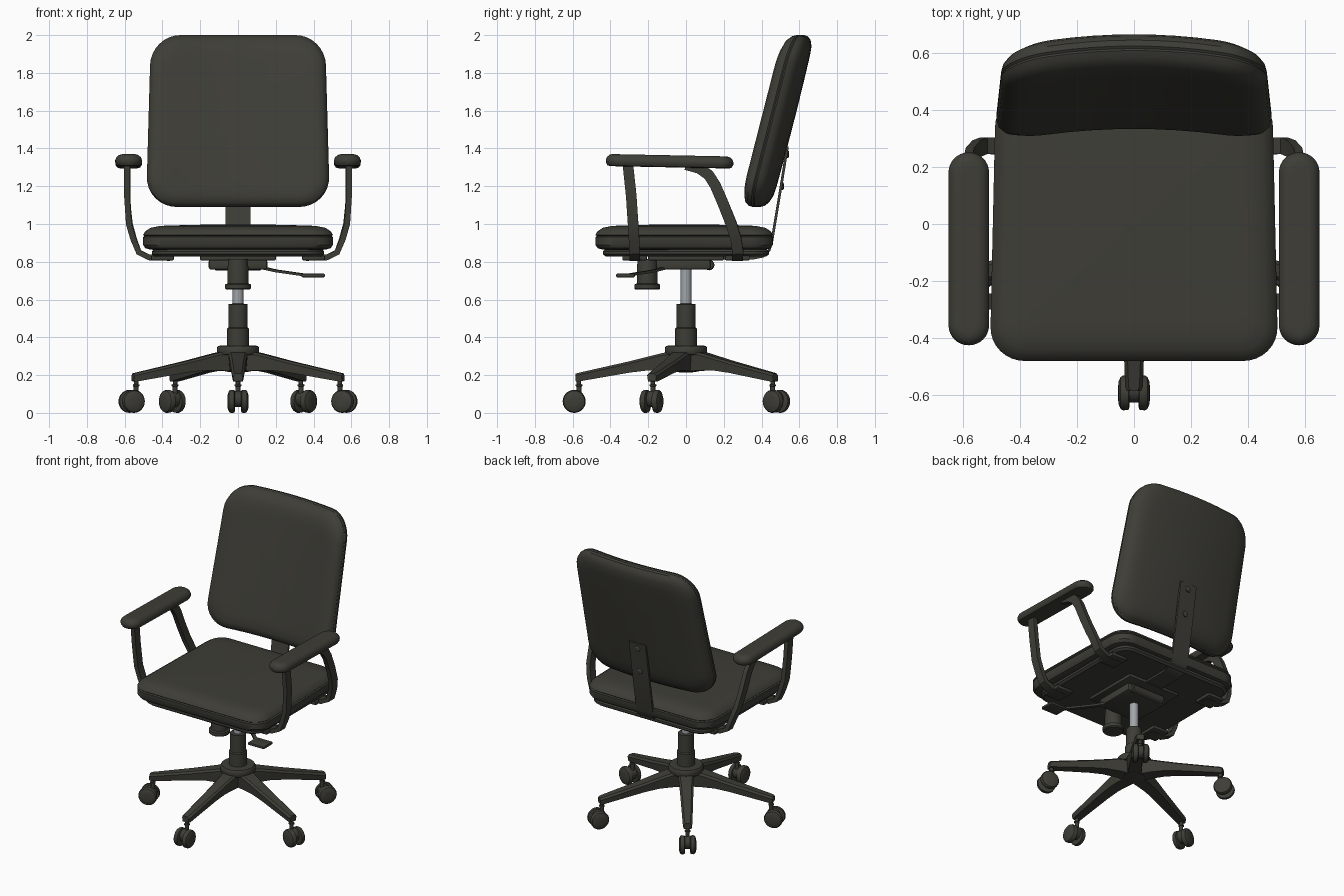
import bpy, bmesh, math
from mathutils import Vector, Matrix

if "Cube" in bpy.data.objects:
    bpy.data.objects.remove(bpy.data.objects["Cube"])


def material(name, rgb):
    m = bpy.data.materials.new(name)
    m.diffuse_color = (*rgb, 1)
    m.use_nodes = True
    m.node_tree.nodes["Principled BSDF"].inputs["Base Color"].default_value = m.diffuse_color
    return m


DARK = material("dark charcoal", (0.048, 0.047, 0.038))
GREY = material("steel grey", (0.36, 0.38, 0.40))


def finish(name, bm, mat=DARK):
    bmesh.ops.recalc_face_normals(bm, faces=bm.faces)
    me = bpy.data.meshes.new(name)
    bm.to_mesh(me)
    bm.free()
    me.materials.append(mat)
    ob = bpy.data.objects.new(name, me)
    bpy.context.collection.objects.link(ob)
    return ob


def loft(name, rings, mat=DARK):
    """Skin a list of closed point rings and cap both ends."""
    bm = bmesh.new()
    vs = [[bm.verts.new(p) for p in r] for r in rings]
    n = len(vs[0])
    for a, b in zip(vs, vs[1:]):
        for i in range(n):
            j = (i + 1) % n
            bm.faces.new((a[i], a[j], b[j], b[i]))
    bm.faces.new(vs[0])
    bm.faces.new(vs[-1])
    return finish(name, bm, mat)


def rounded_rect(w, h, r, corner=8, side=8):
    pts = []
    for k, (sx, sy) in enumerate([(1, 1), (-1, 1), (-1, -1), (1, -1)]):
        for i in range(corner + 1):
            a = math.pi / 2 * (k + i / corner)
            pts.append(Vector((sx * (w - r) + r * math.cos(a), sy * (h - r) + r * math.sin(a))))
    out = []
    for i, p in enumerate(pts):
        q = pts[(i + 1) % len(pts)]
        m = side if i % (corner + 1) == corner else 1
        out += [p.lerp(q, t / m) for t in range(m)]
    return out


def cushion(name, w, h, r, profile, place, dome=0.0):
    """profile: (inset, height) from underside to top; place maps (u, v, height)."""
    def ring(d, k):
        return [p * k for p in rounded_rect(w - d, h - d, max(r - d * 0.7, 0.01))]
    rings = []
    d0, z0 = profile[0]
    d1, z1 = profile[-1]
    steps = (0.02, 0.25, 0.5, 0.75, 0.9)
    rings += [[place(p.x, p.y, z0 - dome * (1 - k * k)) for p in ring(d0, k)] for k in steps]
    rings += [[place(p.x, p.y, z) for p in ring(d, 1)] for d, z in profile]
    rings += [[place(p.x, p.y, z1 + dome * (1 - k * k)) for p in ring(d1, k)] for k in reversed(steps)]
    return loft(name, rings)


def strip(name, pts, width, thick, normal):
    """Flat bar swept along a path; normal(t) gives the thin direction."""
    pts = [Vector(p) for p in pts]
    rings = []
    for i, p in enumerate(pts):
        t = (pts[min(i + 1, len(pts) - 1)] - pts[max(i - 1, 0)]).normalized()
        n = normal(t).normalized()
        wv = t.cross(n).normalized() * width / 2
        n = n * thick / 2
        rings.append([p + wv + n, p - wv + n, p - wv - n, p + wv - n])
    return loft(name, rings)


def box(name, lo, hi, bevel=0.006):
    lo, hi = Vector(lo), Vector(hi)
    bm = bmesh.new()
    size = hi - lo
    bmesh.ops.create_cube(bm, size=1, matrix=Matrix.Translation((lo + hi) / 2) @ Matrix.Diagonal((*size, 1)))
    bmesh.ops.bevel(bm, geom=bm.edges[:], offset=bevel, segments=2, profile=0.5, affect='EDGES')
    return finish(name, bm)


def lathe(name, profile, mat=DARK, matrix=Matrix(), n=32):
    """profile: (radius, height) pairs turned around the local z axis."""
    return loft(name, [[matrix @ Vector((r * math.cos(2 * math.pi * i / n), r * math.sin(2 * math.pi * i / n), z))
                        for i in range(n)] for r, z in profile], mat)


# Seat cushion with a seam, and the pan below it
cushion("seat", 0.495, 0.47, 0.12,
        [(0.04, 0.864), (0.012, 0.872), (0, 0.89), (0, 0.93), (0.007, 0.936), (0, 0.942),
         (0.012, 0.962), (0.04, 0.98), (0.09, 0.99)],
        lambda u, v, z: Vector((u * (1.0 - 0.045 * v), v - 0.01, z)), 0.008)
cushion("seat_pan", 0.455, 0.44, 0.1, [(0.015, 0.828), (0, 0.84), (0, 0.855), (0.012, 0.868)],
        lambda u, v, z: Vector((u, v, z)))

# Backrest: tilted, narrower at the top, wrapped forward at the sides
cushion("backrest", 0.474, 0.455, 0.16,
        [(0.11, -0.07), (0.06, -0.066), (0.025, -0.052), (0.006, -0.03), (0, -0.008), (0.005, 0),
         (0, 0.008), (0.006, 0.03), (0.025, 0.05), (0.06, 0.064), (0.11, 0.068)],
        lambda u, v, d: Vector((u * (1.0 - 0.06 * v), 0.5 + 0.255 * v + d - 0.05 * (u / 0.47) ** 2, 1.545 + v)),
        0.004)

# Back support bar and its screws
strip("back_bar", [(0, 0.10, 0.82), (0, 0.36, 0.82), (0, 0.41, 0.83), (0, 0.44, 0.86), (0, 0.455, 0.91),
                   (0, 0.5, 1.18), (0, 0.537, 1.41)], 0.13, 0.014, lambda t: Vector((0, t.z, -t.y)))
for z, y in ((1.2, 0.508), (1.37, 0.535)):
    lathe("back_screw", [(0.02, -0.01), (0.02, 0.006), (0.012, 0.011)], DARK,
          Matrix.Translation((0, y, z)) @ Matrix.Rotation(-math.pi / 2, 4, 'X'), 16)


# Armrests: pad, two bent struts and mounting plates on each side
def strut_normal(t):
    return Vector((t.z, 0, -t.x))


for s in (1, -1):
    cushion("arm_pad", 0.071, 0.338, 0.07,
            [(0.025, 1.300), (0.01, 1.304), (0.001, 1.318), (0, 1.333), (0.006, 1.348), (0.02, 1.36), (0.035, 1.364)],
            lambda u, v, z: Vector((s * 0.579 + u, v - 0.087, z - 0.02 * v)))
    strip("arm_front_strut", [(s * x, y, z) for x, y, z in
          ((0.36, -0.272, 0.82), (0.47, -0.272, 0.823), (0.525, -0.272, 0.85), (0.555, -0.275, 0.92),
           (0.578, -0.28, 1.0), (0.588, -0.29, 1.15), (0.588, -0.307, 1.31))], 0.056, 0.03, strut_normal)
    strip("arm_rear_strut", [(s * x, y, z) for x, y, z in
          ((0.36, 0.272, 0.82), (0.47, 0.272, 0.823), (0.525, 0.275, 0.85), (0.55, 0.265, 0.92),
           (0.573, 0.24, 1.0), (0.583, 0.2, 1.1), (0.585, 0.155, 1.205), (0.585, 0.12, 1.26),
           (0.585, 0.07, 1.295), (0.585, 0.0, 1.315))], 0.058, 0.03, strut_normal)
    for y in (-0.272, 0.272):
        x0, x1 = sorted((s * 0.34, s * 0.46))
        box("arm_mount_plate", (x0, y - 0.065, 0.808), (x1, y + 0.065, 0.832), 0.004)

# Tilt mechanism, tension knob and height lever
box("mechanism_plate", (-0.2, -0.2, 0.808), (0.2, 0.2, 0.832), 0.004)
box("mechanism_box", (-0.155, -0.16, 0.758), (0.155, 0.13, 0.812), 0.012)
lathe("mechanism_pivot", [(0.022, -0.125), (0.028, -0.12), (0.028, 0.12), (0.022, 0.125)], DARK,
      Matrix.Translation((0, 0.122, 0.783)) @ Matrix.Rotation(math.pi / 2, 4, 'Y'))
lathe("tension_knob", [(0.062, 0.652), (0.068, 0.658), (0.068, 0.68), (0.055, 0.685), (0.055, 0.77), (0.05, 0.815)],
      DARK, Matrix.Translation((0, -0.205, 0)))
strip("height_lever", [(0.12, -0.10, 0.77), (0.2, -0.17, 0.752), (0.36, -0.31, 0.729)], 0.022, 0.014,
      lambda t: Vector((0, 0, 1)))
box("lever_paddle", (0.335, -0.37, 0.718), (0.46, -0.27, 0.737), 0.006)

# Gas column and hub
lathe("gas_piston", [(0.028, 0.5), (0.028, 0.77)], GREY)
lathe("column_sleeve", [(0.057, 0.33), (0.057, 0.447), (0.05, 0.452), (0.05, 0.575), (0.03, 0.578)])
lathe("base_hub", [(0.035, 0.215), (0.07, 0.22), (0.08, 0.305), (0.108, 0.308), (0.112, 0.315),
                   (0.112, 0.345), (0.105, 0.355), (0.05, 0.358)])

# Five legs with twin-wheel casters
for k in range(5):
    turn = Matrix.Rotation(math.radians(-90 + 72 * k), 4, 'Z')
    sections = ((0.04, 0.052, 0.22, 0.325), (0.12, 0.05, 0.225, 0.318), (0.2, 0.045, 0.225, 0.298),
                (0.3, 0.041, 0.213, 0.273), (0.57, 0.031, 0.166, 0.212), (0.585, 0.025, 0.168, 0.208))
    loft("base_leg", [[turn @ Vector(p) for p in
         ((r, -w * 0.85, a), (r, w * 0.85, a), (r, w, b - 0.012), (r, w - 0.012, b),
          (r, -w + 0.012, b), (r, -w, b - 0.012))] for r, w, a, b in sections])
    lathe("caster_stem", [(0.013, 0.08), (0.013, 0.14), (0.018, 0.142), (0.018, 0.15), (0.012, 0.152), (0.012, 0.19)],
          DARK, turn @ Matrix.Translation((0.567, 0, 0)), 16)
    axle = turn @ Matrix.Translation((0.592, 0, 0.061)) @ Matrix.Rotation(math.pi / 2, 4, 'X')
    lathe("caster_body", [(0.03, -0.025), (0.042, -0.02), (0.042, 0.02), (0.03, 0.025)], DARK,
          axle @ Matrix.Translation((-0.008, 0.012, 0)), 24)
    for s in (1, -1):
        lathe("caster_wheel", [(0.05, s * 0.016), (0.06, s * 0.02), (0.061, s * 0.038), (0.056, s * 0.047),
                               (0.04, s * 0.054), (0.02, s * 0.056)], DARK, axle, 28)

# Smooth shading with crisp edges
bpy.ops.object.select_all(action='SELECT')
bpy.context.view_layer.objects.active = bpy.data.objects["seat"]
bpy.ops.object.shade_smooth_by_angle(angle=math.radians(35))
